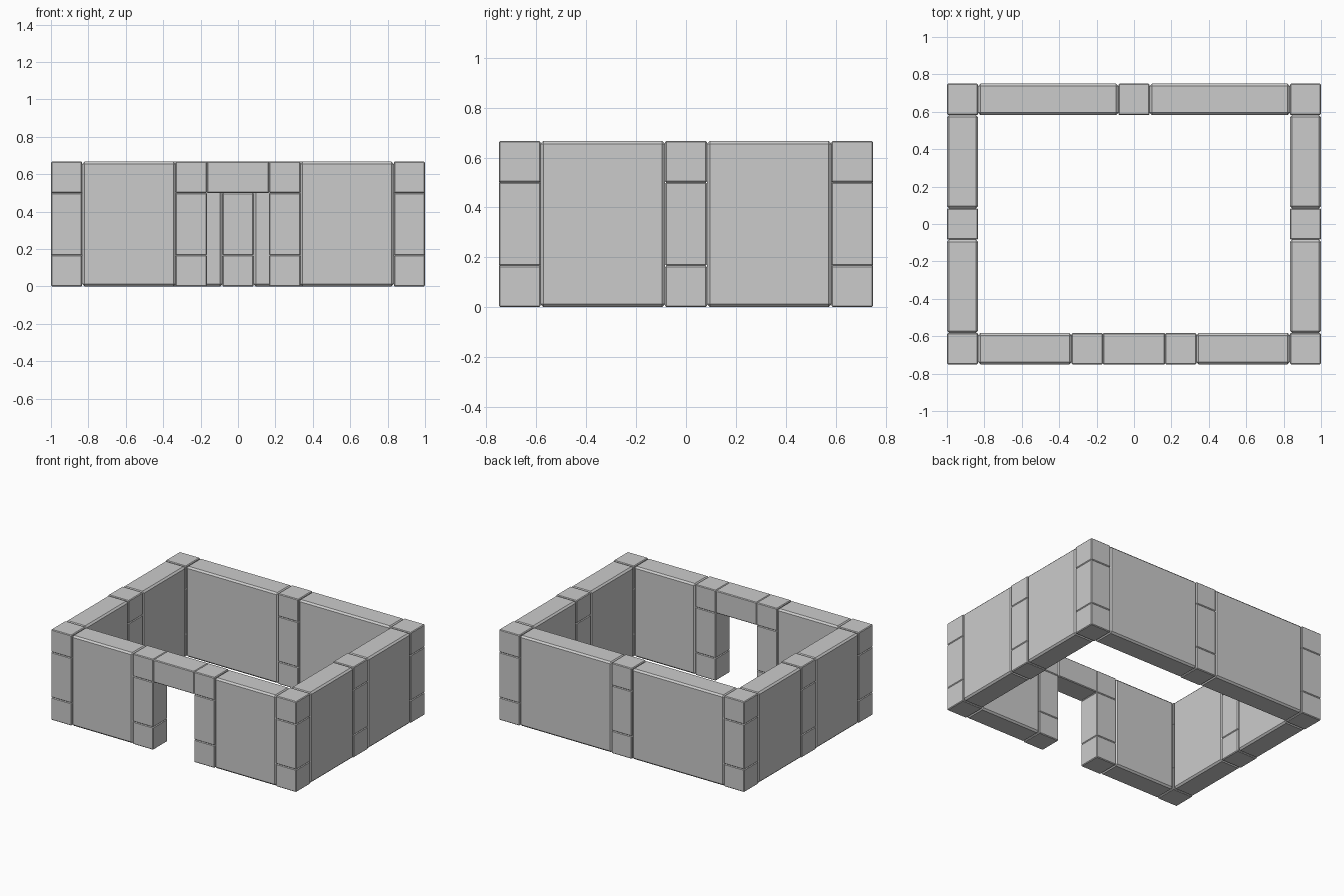
import bpy

if "Cube" in bpy.data.objects:
    bpy.data.objects.remove(bpy.data.objects["Cube"])

U = 1 / 12          # half a wall thickness
T = 2 * U           # wall thickness and block size
H = 4 * T           # wall height


def block(name, x, y, z, bevel):
    """Bevelled stone filling the (min, max) ranges on each axis."""
    bpy.ops.mesh.primitive_cube_add(size=1)
    ob = bpy.context.object
    ob.name = name
    ob.location = [(r[0] + r[1]) / 2 for r in (x, y, z)]
    ob.scale = [r[1] - r[0] for r in (x, y, z)]
    bpy.ops.object.transform_apply(location=False, rotation=False, scale=True)
    mod = ob.modifiers.new("worn_edges", 'BEVEL')
    mod.width = bevel
    mod.segments = 1
    return ob


def pillar(name, cx, cy):
    """Three stacked stones: short, tall, short."""
    for part, z in (("base", (0, T)), ("shaft", (T, 3 * T)), ("cap", (3 * T, H))):
        block(f"{name}_{part}", (cx - U, cx + U), (cy - U, cy + U), z, 0.005)


def panel(name, x, y):
    block(name, x, y, (0, H), 0.012)


# Corner and side pillars, side panels
for s, side in ((-1, "left"), (1, "right")):
    xr = sorted((s * 10 * U, s * 12 * U))
    pillar(f"{side}_front_corner", s * 11 * U, -8 * U)
    pillar(f"{side}_back_corner", s * 11 * U, 8 * U)
    pillar(f"{side}_middle_pillar", s * 11 * U, 0)
    panel(f"{side}_wall_front", xr, (-7 * U, -U))
    panel(f"{side}_wall_back", xr, (U, 7 * U))

    # Back and front panels, door jambs
    panel(f"back_wall_{side}", sorted((s * U, s * 10 * U)), (7 * U, 9 * U))
    panel(f"front_wall_{side}", sorted((s * 4 * U, s * 10 * U)), (-9 * U, -7 * U))
    pillar(f"{side}_door_jamb", s * 3 * U, -8 * U)

# Back pillar and door lintel
pillar("back_middle_pillar", 0, 8 * U)
block("door_lintel", (-T, T), (-9 * U, -7 * U), (3 * T, H), 0.005)
